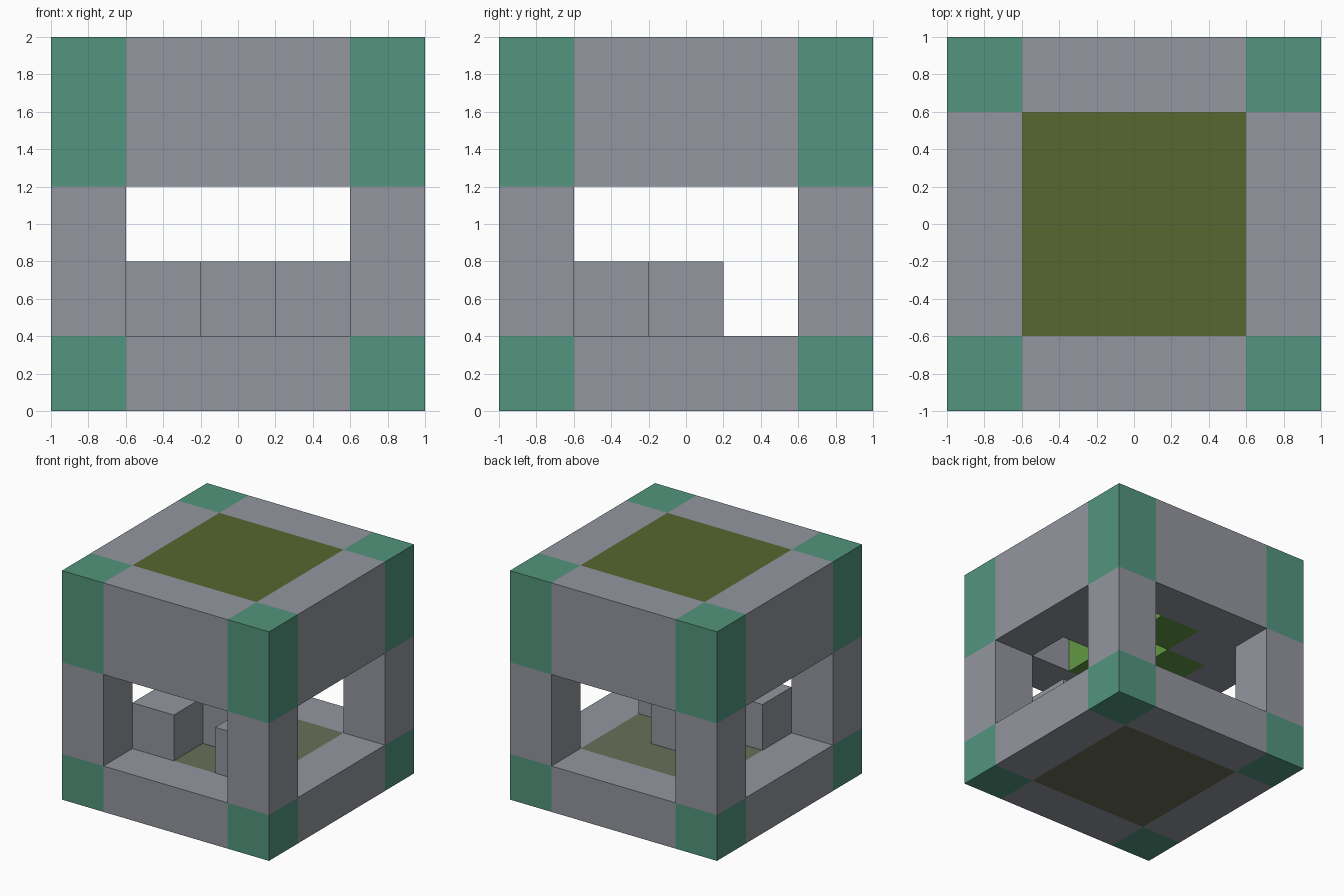
import bpy
import bmesh
from mathutils import Vector

if "Cube" in bpy.data.objects:
    bpy.data.objects.remove(bpy.data.objects["Cube"], do_unlink=True)

CELL = 0.4
LEVELS = (0, 3, 4)  # levels that carry a full ring; 1 and 2 are open


def linear(c):
    c /= 255
    return c / 12.92 if c <= 0.04045 else ((c + 0.055) / 1.055) ** 2.4


def material(name, r, g, b):
    mat = bpy.data.materials.new(name)
    mat.use_nodes = True
    color = (linear(r), linear(g), linear(b), 1)
    mat.diffuse_color = color
    mat.node_tree.nodes["Principled BSDF"].inputs["Base Color"].default_value = color
    return mat


stone = material("stone grey", 147, 150, 159)
teal = material("teal", 82, 149, 125)
olive = material("olive", 86, 103, 48)
moss = material("grey moss", 104, 110, 88)
leaf = material("leaf green", 97, 152, 66)

# Cells are counted from the middle in x and y, and from the ground in z
inner = [(x, y) for x in (-1, 0, 1) for y in (-1, 0, 1)]
corners = [(x, y) for x in (-2, 2) for y in (-2, 2)]
rim = [(x, y) for x in range(-2, 3) for y in range(-2, 3)
       if max(abs(x), abs(y)) == 2 and (x, y) not in corners]


def layer(cells, *levels):
    return [(x, y, z) for x, y in cells for z in levels]


parts = {
    "lower_frame": (layer(rim, 0), stone),
    "upper_frame": (layer(rim, 3, 4), stone),
    "corner_posts": (layer(corners, 1, 2), stone),
    "corner_blocks": (layer(corners, *LEVELS), teal),
    "floor_panel": (layer(inner, 0), moss),
    "roof_panel": (layer(inner, 4), olive),
    "floor_cubes": (layer([(-1, -1), (1, -1), (0, 0)], 1), stone),
    "ceiling_green_cubes": (layer([(0, 1), (-1, 0), (0, -1)], 3), leaf),
    "ceiling_grey_cubes": (layer([(-1, 1), (1, 0), (-1, -1)], 3), stone),
}
solid = {cell for cells, _ in parts.values() for cell in cells}


def build(name, cells, mat):
    """Make one part from its cells, skipping the faces buried between blocks."""
    bm = bmesh.new()
    for cell in cells:
        centre = Vector(cell) * CELL + Vector((0, 0, CELL / 2))
        for axis in range(3):
            for side in (-1, 1):
                normal = Vector((0, 0, 0))
                normal[axis] = side
                if tuple(c + int(n) for c, n in zip(cell, normal)) in solid:
                    continue
                u = Vector((0, 0, 0))
                u[(axis + 1) % 3] = 1
                v = normal.cross(u)
                quad = (-u - v, u - v, u + v, v - u)
                bm.faces.new([bm.verts.new(centre + (normal + q) * CELL / 2)
                              for q in quad])
    bmesh.ops.remove_doubles(bm, verts=bm.verts, dist=0.001)
    mesh = bpy.data.meshes.new(name)
    bm.to_mesh(mesh)
    bm.free()
    mesh.materials.append(mat)
    bpy.context.collection.objects.link(bpy.data.objects.new(name, mesh))


for part, (cells, mat) in parts.items():
    build(part, cells, mat)
